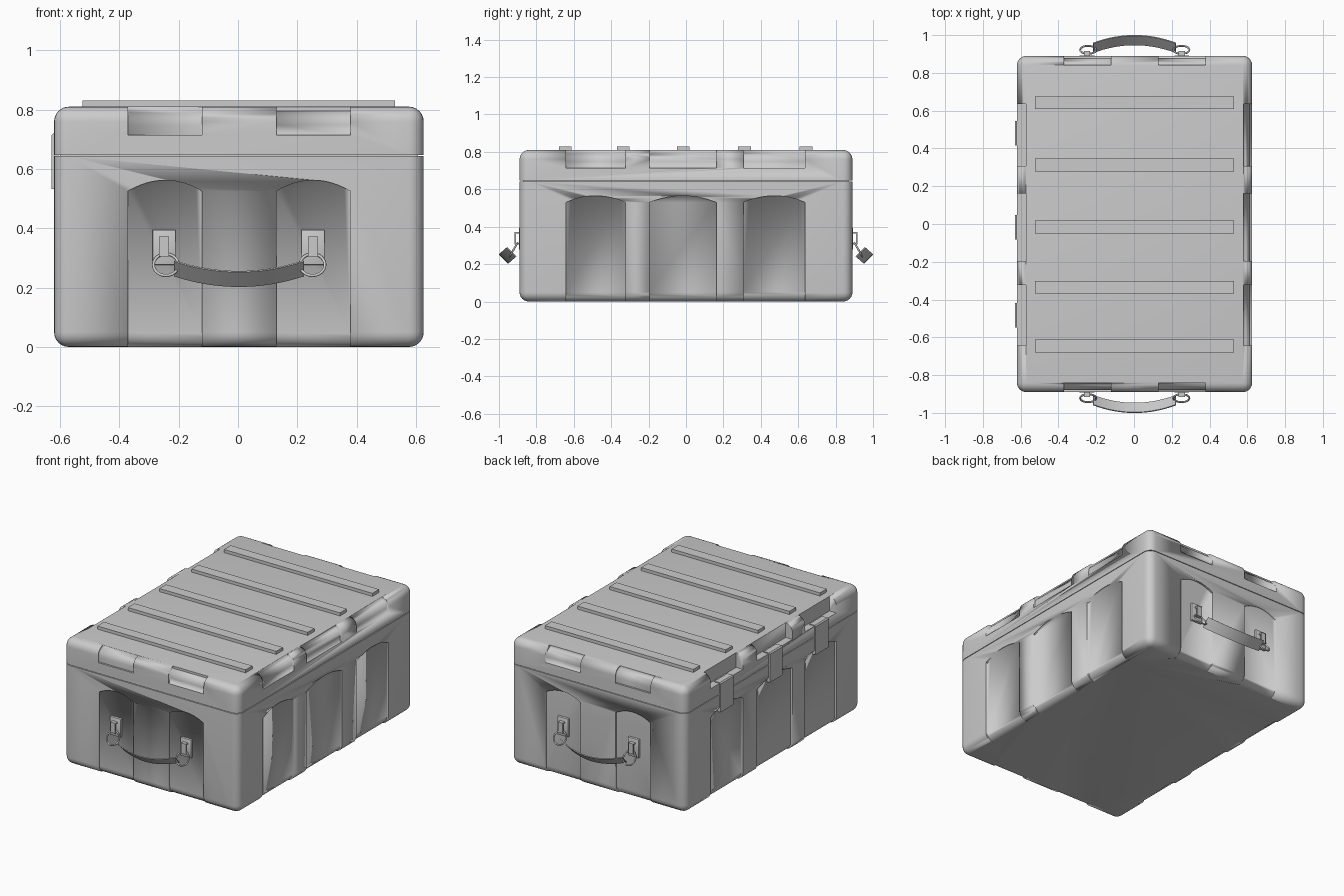
import bpy, bmesh, math
from mathutils import Vector, Matrix

if "Cube" in bpy.data.objects:
    bpy.data.objects.remove(bpy.data.objects["Cube"])

CX = 0.003            # case centre in x (latches stick out on -x)
HX, HY, H = 0.623, 0.89, 0.81
SEAM, DEPTH = 0.645, 0.012
SIDE = [(-0.483, 0.318), (-0.017, 0.358), (0.472, 0.328)]   # long-side bays (centre, width)
ENDS = [(CX - 0.249, 0.25), (CX + 0.251, 0.25)]             # short-side bays


def finish(bm, name, angle=30):
    bmesh.ops.recalc_face_normals(bm, faces=bm.faces)
    me = bpy.data.meshes.new(name)
    bm.to_mesh(me)
    bm.free()
    ob = bpy.data.objects.new(name, me)
    bpy.context.collection.objects.link(ob)
    activate(ob)
    bpy.ops.object.shade_smooth_by_angle(angle=math.radians(angle))
    return ob


def activate(ob):
    bpy.ops.object.select_all(action='DESELECT')
    ob.select_set(True)
    bpy.context.view_layer.objects.active = ob


def add_box(bm, lo, hi):
    lo, hi = Vector(lo), Vector(hi)
    m = Matrix.Translation((lo + hi) / 2) @ Matrix.Diagonal((*(hi - lo), 1))
    return bmesh.ops.create_cube(bm, size=1, matrix=m)


def add_prism(bm, pts, axis, lo, hi):
    def at(u, z, d):
        return (u, d, z) if axis == 'y' else (d, u, z)
    a = [bm.verts.new(at(u, z, lo)) for u, z in pts]
    b = [bm.verts.new(at(u, z, hi)) for u, z in pts]
    n = len(pts)
    bm.faces.new(a)
    bm.faces.new(b)
    for i in range(n):
        bm.faces.new((a[i], a[(i + 1) % n], b[(i + 1) % n], b[i]))


def boxes(name, items, bevel=0):
    bm = bmesh.new()
    for lo, hi in items:
        add_box(bm, lo, hi)
    if bevel:
        bmesh.ops.bevel(bm, geom=bm.edges[:], offset=bevel, segments=2, profile=0.5, affect='EDGES')
    return finish(bm, name)


def rounded(inset, bottom):
    bm = bmesh.new()
    add_box(bm, (CX - HX + inset, -HY + inset, bottom), (CX + HX - inset, HY - inset, H - inset))
    bmesh.ops.bevel(bm, geom=bm.edges[:], offset=0.05, segments=6, profile=0.5, affect='EDGES')
    return bm


def half(name, z, above):
    bm = rounded(0, 0)
    r = bmesh.ops.bisect_plane(bm, geom=bm.verts[:] + bm.edges[:] + bm.faces[:], plane_co=(0, 0, z),
                               plane_no=(0, 0, 1), clear_inner=above, clear_outer=not above)
    bmesh.ops.contextual_create(bm, geom=[e for e in r['geom_cut'] if isinstance(e, bmesh.types.BMEdge)])
    return finish(bm, name)


def subtract(ob, cutter):
    activate(ob)
    m = ob.modifiers.new('cut', 'BOOLEAN')
    m.operation, m.solver, m.object = 'DIFFERENCE', 'EXACT', cutter
    bpy.ops.object.modifier_apply(modifier=m.name)


def arch(c, w, side, top):
    pts = [(c - w / 2, -0.1), (c + w / 2, -0.1)]
    for i in range(13):
        t = 1 - i / 6
        pts.append((c + t * w / 2, side + (top - side) * (1 - t * t)))
    return pts


# Case halves and the inner core behind the seam
body = half('case_body', SEAM - 0.002, False)
lid = half('case_lid', SEAM + 0.002, True)
boxes('seam_core', [((CX - HX + 0.02, -HY + 0.02, SEAM - 0.03), (CX + HX - 0.02, HY - 0.02, SEAM + 0.03))])
inner = finish(rounded(DEPTH, -0.001), 'inset_helper')

# Arched recesses in the walls
for axis, bays, side, top in (('y', ENDS, 0.525, 0.562), ('x', SIDE, 0.53, 0.565)):
    bm = bmesh.new()
    for c, w in bays:
        add_prism(bm, arch(c, w, side, top), axis, -1.1, 1.1)
    cut = finish(bm, 'arch_cutter')
    subtract(cut, inner)
    subtract(body, cut)
    bpy.data.objects.remove(cut)

# Shallow rounded recesses on three lid edges
items = [((c - w / 2, min(s * 0.843, s * 1.1), 0.715), (c + w / 2, max(s * 0.843, s * 1.1), 0.9))
         for c, w in ENDS for s in (-1, 1)]
items += [((CX + HX - 0.046, c - w / 2, 0.715), (0.8, c + w / 2, 0.9)) for c, w in SIDE]
cut = boxes('edge_cutter', items)
subtract(cut, inner)
subtract(lid, cut)
bpy.data.objects.remove(cut)

# Square notches for the latches
cut = boxes('latch_cutter', [((-0.8, c - w / 2, 0.715), (CX - HX + 0.048, c + w / 2, 0.9)) for c, w in SIDE])
subtract(lid, cut)
bpy.data.objects.remove(cut)
bpy.data.objects.remove(inner)

# Lid ribs
boxes('lid_ribs', [((-0.525, y - 0.034, 0.8), (0.53, y + 0.034, 0.83))
                   for y in (-0.646, -0.335, -0.015, 0.313, 0.642)])

# L-shaped latches
bm = bmesh.new()
for c in (-0.484, -0.018, 0.481):
    prof = [(-0.585, 0.712), (-0.585, 0.721), (-0.622, 0.721), (-0.629, 0.714), (-0.629, 0.532), (-0.605, 0.532),
            (-0.605, 0.712)]
    add_prism(bm, prof, 'y', c - 0.065, c + 0.065)
finish(bm, 'latches')

# Handles on both ends
for s, label in ((-1, 'front'), (1, 'back')):
    def span(x0, x1, y0, y1, z0, z1):
        return (x0, min(s * y0, s * y1), z0), (x1, max(s * y0, s * y1), z1)

    plates, clips = [], []
    for i, x in enumerate((CX - 0.252, CX + 0.25)):
        plates.append(span(x - 0.039, x + 0.039, 0.87, 0.893, 0.277, 0.395))
        # clip: outer strip held by a top and bottom stub
        clips.append(span(x - 0.017, x + 0.017, 0.908, 0.916, 0.305, 0.372))
        clips.append(span(x - 0.017, x + 0.017, 0.885, 0.912, 0.364, 0.372))
        clips.append(span(x - 0.017, x + 0.017, 0.885, 0.912, 0.305, 0.313))
        bpy.ops.mesh.primitive_torus_add(major_radius=0.042, minor_radius=0.005, major_segments=32,
                                         minor_segments=8, location=(x + (0.006 if i == 0 else -0.002), s * 0.922, 0.277),
                                         rotation=(s * math.radians(-60), 0, 0))
        ring = bpy.context.object
        ring.name = f'{label}_ring_{i + 1}'
        bpy.ops.object.shade_smooth()
    boxes(f'{label}_handle_plates', plates, 0.003)
    boxes(f'{label}_ring_clips', clips)

    # Curved strap: flat band sagging outward and down
    bm = bmesh.new()
    A, B = Vector((0, 0.75, -0.66)), Vector((0, -0.025, -0.025))
    loops = []
    for i in range(17):
        t = i / 8 - 1
        c = Vector((CX + 0.218 * t, 0.933, 0.265)) + A * 0.054 * (1 - t * t)
        n = (A + Vector((0.45 * t, 0, 0))).normalized() * 0.003
        quad = [c + B + n, c - B + n, c - B - n, c + B - n]
        loops.append([bm.verts.new((p.x, s * p.y, p.z)) for p in quad])
    for a, b in zip(loops, loops[1:]):
        for k in range(4):
            bm.faces.new((a[k], a[(k + 1) % 4], b[(k + 1) % 4], b[k]))
    bm.faces.new(loops[0])
    bm.faces.new(loops[-1])
    finish(bm, f'{label}_handle_strap')
